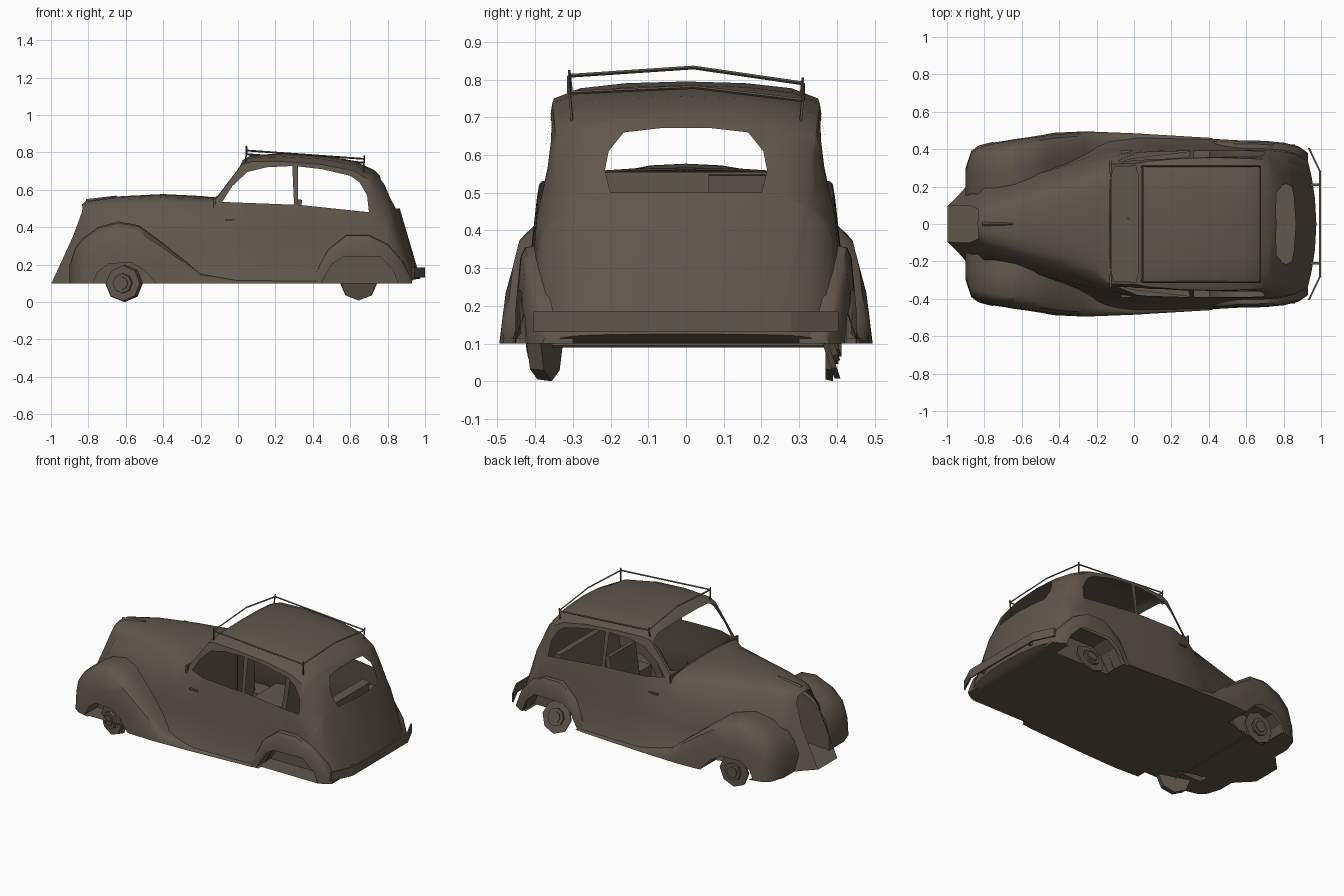
import bpy
import bmesh
import math
from mathutils import Vector, Matrix

if "Cube" in bpy.data.objects:
    bpy.data.objects.remove(bpy.data.objects["Cube"], do_unlink=True)

# One paint colour for everything
paint = bpy.data.materials.new("dusty_brown")
paint.use_nodes = True
colour = (0.118, 0.095, 0.073, 1)
paint.diffuse_color = colour
shader = paint.node_tree.nodes["Principled BSDF"]
shader.inputs["Base Color"].default_value = colour
shader.inputs["Roughness"].default_value = 0.8


def finish(bm, name, smooth=True):
    """Turn a bmesh into a painted object."""
    bmesh.ops.recalc_face_normals(bm, faces=bm.faces[:])
    mesh = bpy.data.meshes.new(name)
    bm.to_mesh(mesh)
    bm.free()
    mesh.materials.append(paint)
    obj = bpy.data.objects.new(name, mesh)
    bpy.context.collection.objects.link(obj)
    if smooth:
        bpy.ops.object.select_all(action="DESELECT")
        obj.select_set(True)
        bpy.context.view_layer.objects.active = obj
        bpy.ops.object.shade_smooth_by_angle(angle=math.radians(40))
    return obj


def loft(bm, rings, cap_start=False, cap_end=False):
    """Skin a row of closed rings."""
    rows = [[bm.verts.new(p) for p in ring] for ring in rings]
    count = len(rows[0])
    for a, b in zip(rows, rows[1:]):
        for i in range(count):
            j = (i + 1) % count
            bm.faces.new((a[i], a[j], b[j], b[i]))
    if cap_start:
        bm.faces.new(rows[0])
    if cap_end:
        bm.faces.new(rows[-1])


def cut(bm, poly, axes, keep):
    """Remove a convex outline, projected along the third axis."""
    def place(p):
        v = Vector((0, 0, 0))
        v[axes[0]], v[axes[1]] = p
        return v
    pts = [place(p) for p in poly]
    middle = sum(pts, Vector()) / len(pts)
    planes = []

    def inside():
        found = []
        for f in bm.faces:
            c = f.calc_center_median()
            if keep(c) and all(n.dot(c - o) > 0 for o, n in planes):
                found.append(f)
        return found

    for p, q in zip(pts, pts[1:] + pts[:1]):
        normal = place(((q - p)[axes[1]], -(q - p)[axes[0]])).normalized()
        if normal.dot(middle - p) < 0:
            normal = -normal
        faces = inside()
        edges = {e for f in faces for e in f.edges}
        verts = {v for f in faces for v in f.verts}
        bmesh.ops.bisect_plane(bm, geom=faces + list(edges) + list(verts),
                               dist=1e-5, plane_co=p, plane_no=normal)
        planes.append((p, normal))
    bmesh.ops.delete(bm, geom=inside(), context="FACES")


def box(name, centre, size, tilt=0):
    bm = bmesh.new()
    bmesh.ops.create_cube(bm, size=1, matrix=Matrix.Translation(centre)
                          @ Matrix.Rotation(tilt, 4, "Y") @ Matrix.Diagonal((*size, 1)))
    return finish(bm, name, False)


def rod(name, start, end, r1, r2=None, sides=4):
    a, b = Vector(start), Vector(end)
    turn = (b - a).to_track_quat("Z", "Y").to_matrix().to_4x4()
    bm = bmesh.new()
    bmesh.ops.create_cone(bm, cap_ends=True, segments=sides, radius1=r1,
                          radius2=r1 if r2 is None else r2, depth=(b - a).length,
                          matrix=Matrix.Translation((a + b) / 2) @ turn)
    return finish(bm, name, False)


# Opening outlines
front_arch = [(-.78, .09), (-.75, .16), (-.69, .205), (-.57, .21), (-.5, .17), (-.43, .09)]
rear_arch = [(.44, .09), (.5, .2), (.56, .24), (.76, .24), (.83, .17), (.86, .09)]
front_window = [(-.085, .535), (.3, .52), (.29, .727), (.15, .72), (.05, .695), (-.03, .62)]
rear_window = [(.32, .52), (.7, .48), (.69, .57), (.65, .64), (.6, .675), (.45, .71), (.32, .725)]
half_screen = [(-.125, .25), (-.105, .305), (.01, .31), (.025, .25)]
half_back = [(.2, .5), (.215, .56), (.205, .61), (.165, .66), (.06, .672)]

# Body: x, top, shoulder y z, belt y z, sill y, lean, bow
stations = [
    (-1.025, .52, .08, .48, .1, .35, .095, .45, -3),
    (-1.01, .54, .11, .49, .15, .35, .16, .45, -3),
    (-.88, .55, .12, .5, .19, .36, .22, .3, 0),
    (-.68, .565, .15, .52, .23, .38, .26, .1, 0),
    (-.4, .577, .21, .53, .3, .4, .34, 0, 0),
    (-.2, .567, .27, .53, .345, .42, .44, 0, 0),
    (-.13, .56, .32, .535, .36, .47, .46, 0, 0),
    (.02, .755, .325, .735, .385, .51, .465, 0, 0),
    (.07, .785, .335, .75, .39, .5, .465, 0, 0),
    (.25, .795, .35, .75, .395, .49, .46, 0, 0),
    (.45, .785, .355, .735, .395, .48, .455, 0, 0),
    (.62, .755, .35, .7, .395, .46, .44, 0, 0),
    (.73, .705, .345, .645, .395, .44, .44, 0, .15),
    (.8, .635, .33, .57, .39, .42, .44, 0, .3),
    (.865, .5, .325, .46, .385, .38, .43, 0, .4),
    (.975, .125, .3, .12, .36, .11, .39, 0, .4)]


def body_ring(x, top, ys, zs, yb, zb, sill, lean, bow):
    drop, flare, rise = top - zs, sill - yb, zb - .1
    half = [(.45 * ys, top - .1 * drop), (.8 * ys, top - .4 * drop), (ys, zs),
            (yb, zb), (yb + .3 * flare, .1 + .55 * rise),
            (yb + .6 * flare, .1 + .2 * rise), (sill, .1)]
    outline = [(-y, z) for y, z in reversed(half)] + [(0, top)] + half
    return [(x + lean * (z - .1) - bow * y * y, y, z) for y, z in outline]


body = bmesh.new()
loft(body, [body_ring(*s) for s in stations], cap_end=True)
for outline in (front_window, rear_window):
    cut(body, outline, (0, 2), lambda c: abs(c.y) > .2 and c.z > .4)
cut(body, half_screen + [(x, -y) for x, y in reversed(half_screen)], (0, 1),
    lambda c: c.z > .5)
cut(body, half_back + [(-y, z) for y, z in reversed(half_back)], (1, 2),
    lambda c: c.x > .7 and c.z > .3)
cut(body, rear_arch, (0, 2), lambda c: abs(c.y) > .3)
for side in (-1, 1):
    cut(body, [(.46, side * .3), (.84, side * .3), (.84, side * .6), (.46, side * .6)],
        (0, 1), lambda c: c.z < .102)
finish(body, "body")

# Fenders: x, top, inner y, outer y
front_fender = [(-.9, .2, .15, .3), (-.87, .29, .16, .39), (-.83, .34, .16, .42),
                (-.75, .4, .17, .44), (-.64, .43, .18, .46), (-.53, .41, .2, .475),
                (-.42, .33, .25, .488), (-.27, .21, .3, .495), (-.2, .15, .3, .493),
                (0, .115, .35, .485), (.42, .115, .4, .46)]
rear_fender = [(.4, .13, .35, .45), (.48, .28, .36, .455), (.58, .36, .36, .45),
               (.7, .36, .36, .448), (.8, .31, .35, .438), (.88, .22, .33, .415),
               (.93, .12, .3, .38)]
arch_shape = [(0, 0), (0, .95), (.4, 1), (.75, .98), (.88, .88), (.96, .58), (1, 0)]

for side, label in ((-1, "near"), (1, "far")):
    for part, rows, arch in (("front", front_fender, front_arch),
                             ("rear", rear_fender, rear_arch)):
        bm = bmesh.new()
        loft(bm, [[(x, side * (yi + u * (yo - yi)), .1 + v * (top - .1))
                   for u, v in arch_shape] for x, top, yi, yo in rows], True, True)
        cut(bm, arch, (0, 2), lambda c: abs(c.y) > .3)
        finish(bm, f"{part}_fender_{label}")
        # Wheel well behind the opening
        bm = bmesh.new()
        loft(bm, [[(x, side * y, max(z, .1)) for x, z in arch] for y in (.3, .425)],
             cap_start=True)
        cut(bm, [(-1, .2), (1, .2), (1, .6), (-1, .6)],
            (0, 1), lambda c: (c.z < .101))
        finish(bm, f"{part}_wheel_well_{label}", False)
    box(f"door_handle_{label}", (-.04, side * .385, .44), (.06, .016, .01))


# Wheels
def wheel(name, x, y, width, steer=0, camber=0):
    side = math.copysign(1, y)
    base = (Matrix.Translation((x, y, .1)) @ Matrix.Rotation(steer, 4, "Z")
            @ Matrix.Rotation(camber, 4, "X") @ Matrix.Rotation(math.pi / 2, 4, "X"))
    bm = bmesh.new()
    for radius, depth, out in ((.1, width, 0), (.055, .02, width / 2 + .005),
                               (.035, .02, width / 2 + .012)):
        bmesh.ops.create_cone(bm, cap_ends=True, segments=8, radius1=radius,
                              radius2=radius * .95, depth=depth,
                              matrix=base @ Matrix.Translation((0, 0, -side * out)))
    finish(bm, name, False)


wheel("front_wheel_near", -.61, -.375, .04, steer=-.3)
wheel("front_wheel_far", -.61, .38, .02)
wheel("rear_wheel_far", .645, .37, .015, camber=.33)
rod("front_axle", (-.61, -.36, .095), (-.61, .37, .095), .005)

# Roof rack
front_bar = [(.045, -.31, .81), (.045, .02, .832), (.045, .31, .79)]
rear_bar = [(.675, -.31, .765), (.675, .02, .78), (.675, .31, .745)]
for bar, label, foot in ((front_bar, "front", .07), (rear_bar, "rear", .09)):
    for i in (0, 1):
        rod(f"rack_{label}_bar_{i}", bar[i], bar[i + 1], .005)
    for i in (0, 2):
        x, y, z = bar[i]
        rod(f"rack_{label}_post_{i}", (x, y, z + .015), (x - .005, y * .97, z - foot), .004)
for i in (0, 2):
    rod(f"rack_side_rail_{i}", front_bar[i], rear_bar[i], .005)

# Rear bumper with brackets
bm = bmesh.new()
path = [(.93, -.405), (.99, -.28), (.99, .28), (.93, .405)]
loft(bm, [[(x, y, .13), (x + .01, y, .13), (x + .01, y, .185), (x, y, .185)]
          for x, y in path], True, True)
finish(bm, "rear_bumper", False)
for side in (-1, 1):
    box(f"bumper_bracket_{side}", (.965, side * .21, .155), (.06, .015, .015))

# Bonnet ornament and cabin interior
rod("bonnet_ornament", (-.81, 0, .532), (-.65, 0, .565), .018, .004)
box("dashboard", (-.125, 0, .33), (.01, .68, .45))
box("gear_lever", (-.03, .03, .3), (.012, .012, .4))
box("front_seat_back", (.3, .19, .36), (.03, .26, .38), .15)
box("front_seat_cushion", (.17, .19, .2), (.24, .26, .08))
box("rear_seat_back", (.68, 0, .3), (.05, .56, .3), .2)
box("rear_seat_cushion", (.55, 0, .2), (.22, .56, .08))
